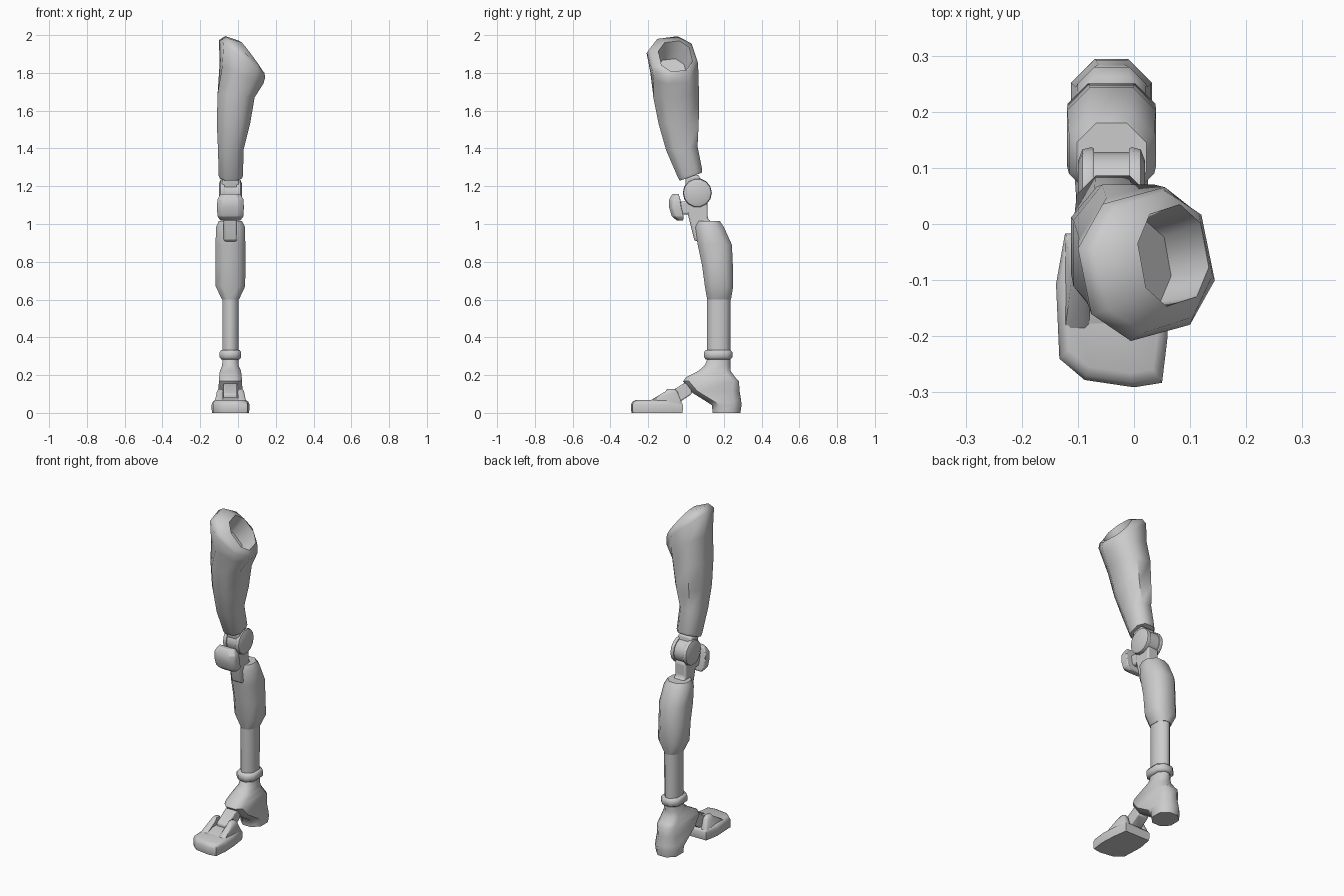
import bpy, bmesh, math
from mathutils import Vector

CX = -0.04  # centre line of the lower leg


def loft(name, rings, angle=50, bevel=0):
    """Skin a list of equal-length rings and cap both ends."""
    bm = bmesh.new()
    vs = [[bm.verts.new(p) for p in r] for r in rings]
    n = len(rings[0])
    for a, b in zip(vs, vs[1:]):
        for i in range(n):
            j = (i + 1) % n
            bm.faces.new((a[i], a[j], b[j], b[i]))
    bm.faces.new(vs[0][::-1])
    bm.faces.new(vs[-1])
    bmesh.ops.recalc_face_normals(bm, faces=bm.faces)
    me = bpy.data.meshes.new(name)
    bm.to_mesh(me)
    bm.free()
    me.shade_smooth()
    me.set_sharp_from_angle(angle=math.radians(angle))
    ob = bpy.data.objects.new(name, me)
    bpy.context.collection.objects.link(ob)
    if bevel:
        m = ob.modifiers.new("bevel", "BEVEL")
        m.width, m.segments, m.limit_method = bevel, 2, "ANGLE"
    return ob


def tilted(c, u, v, k=0.48):
    """Octagon ring spanned by two half-axis vectors."""
    c, u, v = Vector(c), Vector(u), Vector(v)
    return [c + u * a + v * b for a, b in ((1, -k), (1, k), (k, 1), (-k, 1),
                                           (-1, k), (-1, -k), (-k, -1), (k, -1))]


def flat(z, y0, y1, hx, ch=0.03, x=CX):
    """Level chamfered rectangle ring."""
    x0, x1 = x - hx, x + hx
    return [(x1, y0 + ch, z), (x1, y1 - ch, z), (x1 - ch, y1, z), (x0 + ch, y1, z),
            (x0, y1 - ch, z), (x0, y0 + ch, z), (x0 + ch, y0, z), (x1 - ch, y0, z)]


def disc(x, r, y=0.06, z=1.165, n=14):
    return [(x, y + r * math.cos(2 * math.pi * i / n), z + r * math.sin(2 * math.pi * i / n))
            for i in range(n)]


def prism(name, profile, hx, bevel=0.01):
    """Side profile (y, z) extruded across the centre line."""
    return loft(name, [[(x, y, z) for y, z in profile] for x in (CX - hx, CX + hx)], 40, bevel)


# thigh shell, bending into the slanted hip opening with a hollow cup
loft("thigh", [
    tilted((-.038, .025, 1.25), (.058, 0, 0), (0, .058, .021)),
    tilted((-.038, .022, 1.265), (.064, 0, 0), (0, .064, .021)),
    tilted((-.038, -.022, 1.40), (.068, 0, 0), (0, .083, .01)),
    tilted((-.024, -.039, 1.53), (.088, 0, 0), (0, .106, 0)),
    tilted((-.010, -.052, 1.68), (.098, 0, -.01), (0, .122, 0)),
    tilted((.018, -.062, 1.79), (.109, .02, -.045), (-.015, .118, .005)),
    tilted((.022, -.072, 1.875), (.110, .03, -.092), (-.025, .122, .015)),
    tilted((.036, -.068, 1.897), (.092, .03, -.090), (-.025, .112, .015)),
    tilted((.070, -.056, 1.888), (.056, .018, -.077), (-.015, .082, .010)),
    tilted((.010, -.074, 1.805), (.050, .016, -.066), (-.013, .072, .008)),
])

# knee hinge: two domed cheeks around a hub, with a stub up into the thigh
for side, s in (("left", -1), ("right", 1)):
    loft("knee_cheek_" + side, [disc(CX + s * d, r) for d, r in
                                ((.031, .074), (.036, .077), (.052, .073), (.060, .052))])
loft("knee_hub", [disc(CX - .032, .068), disc(CX + .032, .068)], 40)
prism("knee_stub", [(-.005, 1.25), (.0, 1.19), (.03, 1.15), (.09, 1.15), (.07, 1.26)], .045)

# link from knee down into the shin, and the kneecap on its bracket
prism("knee_link", [(.005, 1.12), (.005, 1.07), (.045, .91), (.15, .90), (.15, .99),
                    (.115, 1.03), (.115, 1.11), (.06, 1.17)], .036)
prism("kneecap_bracket", [(-.05, 1.12), (-.03, 1.05), (.03, 1.05), (.03, 1.12)], .035)


def cap_ring(y0, y1, z, hx):
    return [(CX + a, b, z) for a, b in ((hx, y1), (-hx, y1), (-hx, y0 + .018),
                                        (-hx + .025, y0), (hx - .025, y0), (hx, y0 + .018))]


loft("kneecap", [cap_ring(-.048, -.015, 1.018, .052), cap_ring(-.075, -.013, 1.04, .069),
                 cap_ring(-.090, -.024, 1.09, .071), cap_ring(-.089, -.030, 1.13, .069),
                 cap_ring(-.072, -.040, 1.16, .052)], 50, .005)

# calf and shin shaft
loft("calf", [flat(.60, .112, .238, .045), flat(.67, .100, .250, .078, .035),
              flat(.78, .085, .248, .079, .04), flat(.89, .062, .243, .079, .04),
              flat(.985, .050, .200, .076, .04), flat(1.015, .058, .180, .062, .035)])
loft("shin", [flat(.26, .112, .235, .042), flat(.63, .112, .236, .043)])

# ankle collar
loft("ankle_collar", [flat(.283, .105, .235, .048), flat(.293, .096, .245, .057),
                      flat(.322, .096, .245, .057), flat(.334, .105, .235, .048)])

# heel
loft("heel", [flat(0, .140, .288, .068, .04), flat(.04, .138, .294, .072, .042),
              flat(.065, .100, .292, .070, .042), flat(.115, .020, .284, .064, .04),
              flat(.168, -.015, .280, .061, .03), flat(.187, -.002, .262, .060, .03),
              flat(.222, .065, .236, .056, .03), flat(.25, .098, .235, .044, .028),
              flat(.29, .115, .235, .042, .028)])

# link between heel and toe
prism("toe_link", [(.03, .16), (-.015, .155), (-.10, .10), (-.10, .05), (-.045, .05), (.03, .10)], .036, .006)

# toe pad, slightly skewed outline stacked into a rounded slab
outline = [(-.123, -.017), (-.139, -.107), (-.133, -.24), (-.088, -.278), (0, -.291),
           (.050, -.283), (.060, -.20), (.055, -.107), (.042, -.017)]


def toe_ring(z, s):
    return [(CX + (x - CX) * s, -.15 + (y + .15) * s, z) for x, y in outline]


loft("toe_pad", [toe_ring(0, .98), toe_ring(.015, 1), toe_ring(.045, 1),
                 toe_ring(.060, .94), toe_ring(.068, .82)])
prism("toe_bridge", [(-.20, .06), (-.13, .085), (-.06, .085), (-.03, .05), (-.2, .05)], .05, .004)

# toe prongs either side of the link
for side, s in (("left", -1), ("right", 1)):
    loft("toe_prong_" + side, [flat(z, y0, y1, hx, .008, CX + s * d) for z, y0, y1, hx, d in
                               ((.045, -.21, -.020, .022, .062), (.065, -.19, -.026, .021, .061),
                                (.112, -.112, -.045, .017, .055), (.127, -.098, -.058, .012, .052))])
